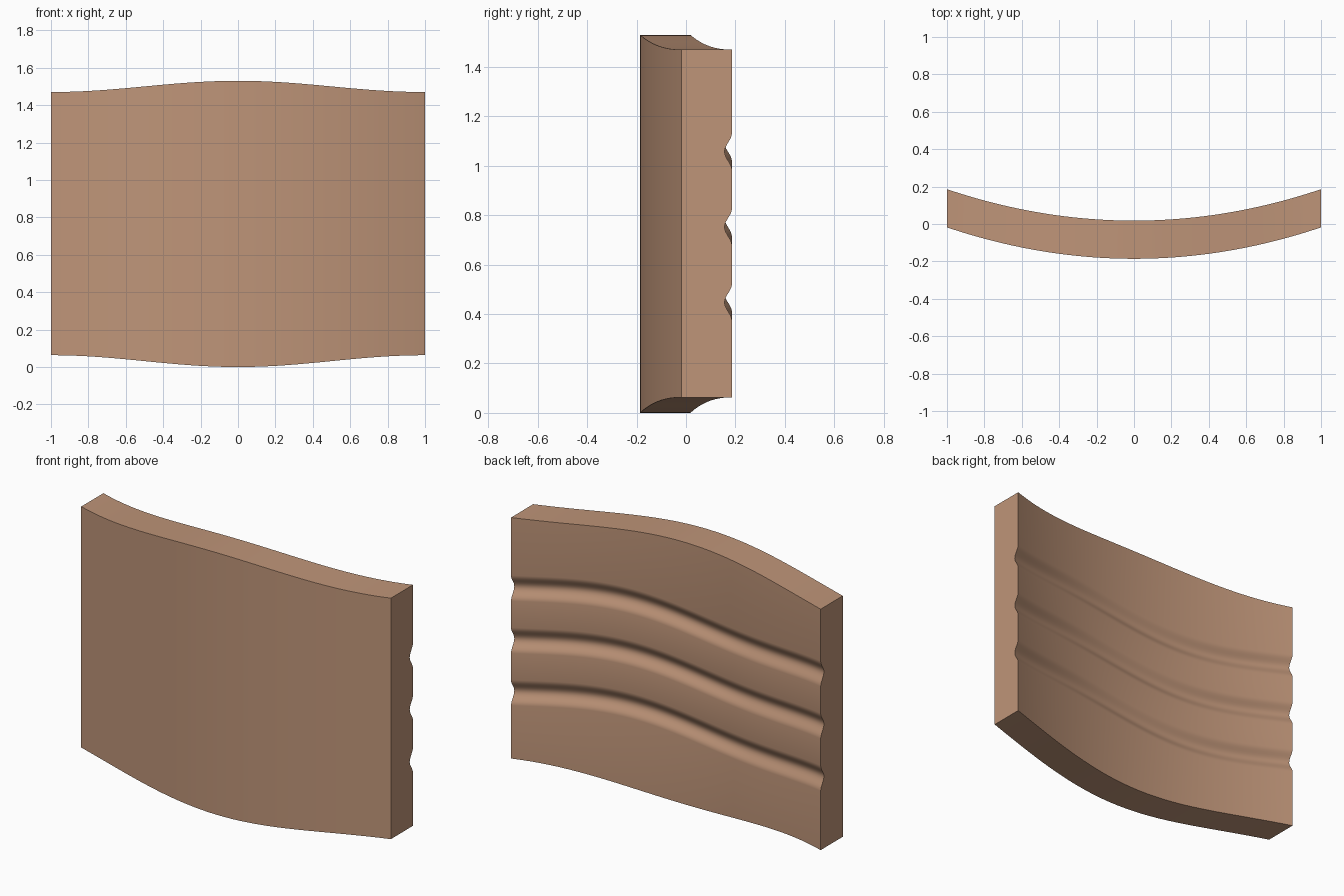
import bpy, bmesh, math

cube = bpy.data.objects.get("Cube")
if cube:
    bpy.data.objects.remove(cube, do_unlink=True)

COLUMNS = 64
THICKNESS = 0.204
GROOVE_LEVELS = (0.465, 0.77, 1.075)
GROOVE_HALF = 0.075
GROOVE_DEPTH = 0.03
STEPS = 14


def front_y(x):
    return -0.186 + 0.168 * x * x


def swell(x):
    return 0.5 + 0.5 * math.cos(math.pi * x)


def wave(x):
    return 0.03 * math.sin(1.2 * math.pi * x)


# Cross-section across the panel thickness at one station along its width
def section(x):
    y = front_y(x)
    back = y + THICKNESS
    bottom = 0.063 * (1 - swell(x))
    top = 1.47 + 0.06 * swell(x)
    points = [(x, y, top), (x, y, bottom), (x, back, bottom)]
    for level in GROOVE_LEVELS:
        for i in range(STEPS + 1):
            t = 2 * i / STEPS - 1
            depth = GROOVE_DEPTH * (0.5 + 0.5 * math.cos(math.pi * t))
            points.append((x, back - depth, level + wave(x) + t * GROOVE_HALF))
    points.append((x, back, top))
    return points


# Curved panel with three wavy grooves across the back
bm = bmesh.new()
rings = [[bm.verts.new(p) for p in section(2 * c / COLUMNS - 1)]
         for c in range(COLUMNS + 1)]
for a, b in zip(rings, rings[1:]):
    for i in range(len(a)):
        j = (i + 1) % len(a)
        bm.faces.new((a[i], a[j], b[j], b[i]))
bm.faces.new(rings[0])
bm.faces.new(rings[-1])
bmesh.ops.recalc_face_normals(bm, faces=bm.faces)
mesh = bpy.data.meshes.new("curved_panel")
bm.to_mesh(mesh)
bm.free()
panel = bpy.data.objects.new("curved_panel", mesh)
bpy.context.collection.objects.link(panel)

# Tan clay finish
color = (0.52, 0.30, 0.19, 1)
mat = bpy.data.materials.new("tan_clay")
mat.use_nodes = True
mat.diffuse_color = color
mat.node_tree.nodes["Principled BSDF"].inputs["Base Color"].default_value = color
mesh.materials.append(mat)

bpy.ops.object.select_all(action='DESELECT')
panel.select_set(True)
bpy.context.view_layer.objects.active = panel
bpy.ops.object.shade_smooth_by_angle(angle=math.radians(35))
